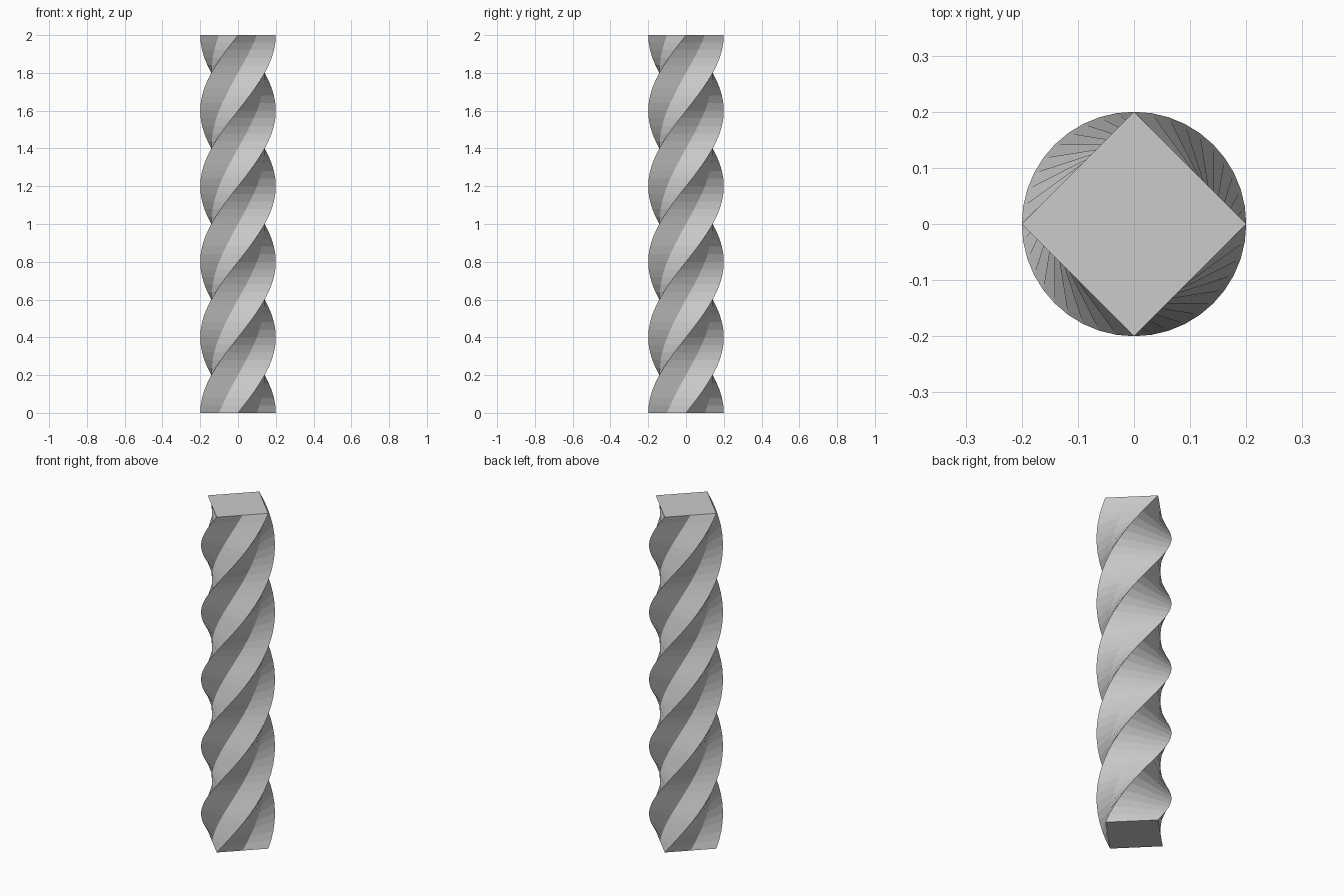
import bpy, bmesh, math

if "Cube" in bpy.data.objects:
    bpy.data.objects.remove(bpy.data.objects["Cube"])

HEIGHT, RADIUS, RINGS = 2.0, 0.2, 50
TWIST = math.radians(450)

# Square section standing on its corner, each side split once at the middle
corners = [(RADIUS * math.cos(i * math.pi / 2), RADIUS * math.sin(i * math.pi / 2)) for i in range(4)]
section = []
for i, (x, y) in enumerate(corners):
    nx, ny = corners[(i + 1) % 4]
    section += [(x, y), ((x + nx) / 2, (y + ny) / 2)]

# Sweep the section upward while turning it counter-clockwise
bm = bmesh.new()
rings = []
for k in range(RINGS + 1):
    t = k / RINGS
    c, s = math.cos(TWIST * t), math.sin(TWIST * t)
    rings.append([bm.verts.new((x * c - y * s, x * s + y * c, HEIGHT * t)) for x, y in section])
n = len(section)
for low, high in zip(rings, rings[1:]):
    for i in range(n):
        j = (i + 1) % n
        bm.faces.new((low[i], low[j], high[j], high[i]))

# End caps
bm.faces.new(rings[0][::-1])
bm.faces.new(rings[-1])

mesh = bpy.data.meshes.new("twisted_column")
bm.to_mesh(mesh)
bm.free()

grey = bpy.data.materials.new("light grey")
grey.diffuse_color = (0.6, 0.6, 0.6, 1)
grey.use_nodes = True
grey.node_tree.nodes["Principled BSDF"].inputs["Base Color"].default_value = grey.diffuse_color
mesh.materials.append(grey)
column = bpy.data.objects.new("twisted_column", mesh)
bpy.context.collection.objects.link(column)
